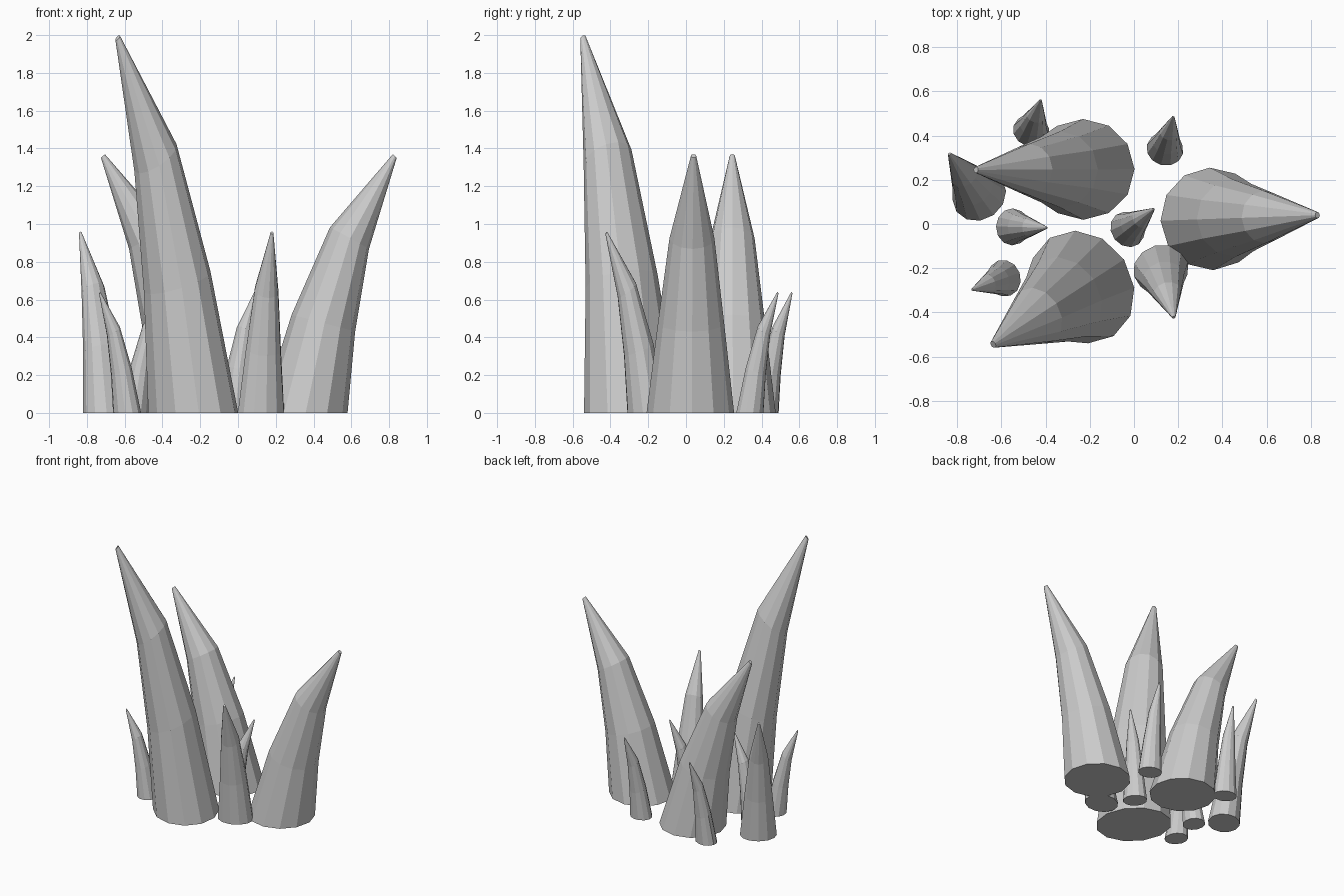
import bpy, bmesh
from math import cos, sin, pi, atan2, hypot, radians

if "Cube" in bpy.data.objects:
    bpy.data.objects.remove(bpy.data.objects["Cube"])

SIDES = 12
# Curved spike leaning towards +x: (centre x, centre z, radius, ring tilt in degrees)
RINGS = [(0, 0, 0.23, 0), (0.102, 0.475, 0.174, 15),
         (0.24, 0.925, 0.118, 29), (0.48, 1.36, 0.014, 42)]
LEAN, HEIGHT = 0.48, 1.37


def spike_mesh():
    bm = bmesh.new()
    loops = []
    for cx, cz, r, tilt in RINGS:
        t = radians(tilt)
        loop = []
        for i in range(SIDES):
            a = 2 * pi * i / SIDES
            u, v = r * cos(a), r * sin(a)
            loop.append(bm.verts.new((cx + u * cos(t), v, cz - u * sin(t))))
        loops.append(loop)
    for lo, hi in zip(loops, loops[1:]):
        for i in range(SIDES):
            j = (i + 1) % SIDES
            bm.faces.new((lo[i], lo[j], hi[j], hi[i]))
    bm.faces.new(loops[0][::-1])
    bm.faces.new(loops[-1])
    mesh = bpy.data.meshes.new("spike")
    bm.to_mesh(mesh)
    bm.free()
    return mesh


mesh = spike_mesh()


def spike(name, base, tip, height, width):
    """Place a spike from its base centre to its tip; width is the base radius across the lean."""
    dx, dy = tip[0] - base[0], tip[1] - base[1]
    ob = bpy.data.objects.new(name, mesh)
    ob.location = (base[0], base[1], 0)
    ob.rotation_euler = (0, 0, atan2(dy, dx))
    ob.scale = (hypot(dx, dy) / LEAN, width / 0.23, height / HEIGHT)
    bpy.context.collection.objects.link(ob)


# Large spikes
spike("tall_spike", (-0.237, -0.285), (-0.637, -0.545), 2.0, 0.265)
spike("large_spike_left", (-0.23, 0.247), (-0.715, 0.245), 1.37, 0.228)
spike("large_spike_right", (0.35, 0.023), (0.83, 0.04), 1.37, 0.232)

# Medium spikes
for i, (b, t) in enumerate([((0.122, -0.203), (0.18, -0.422)),
                            ((-0.70, 0.13), (-0.835, 0.317))]):
    spike(f"medium_spike_{i + 1}", b, t, 0.96, 0.127)

# Small spikes
for i, (b, t) in enumerate([((-0.465, 0.42), (-0.422, 0.56)),
                            ((0.14, 0.338), (0.178, 0.486)),
                            ((-0.55, -0.013), (-0.395, -0.017)),
                            ((-0.03, -0.025), (0.09, 0.068)),
                            ((-0.587, -0.245), (-0.732, -0.297))]):
    spike(f"small_spike_{i + 1}", b, t, 0.64, 0.084)
